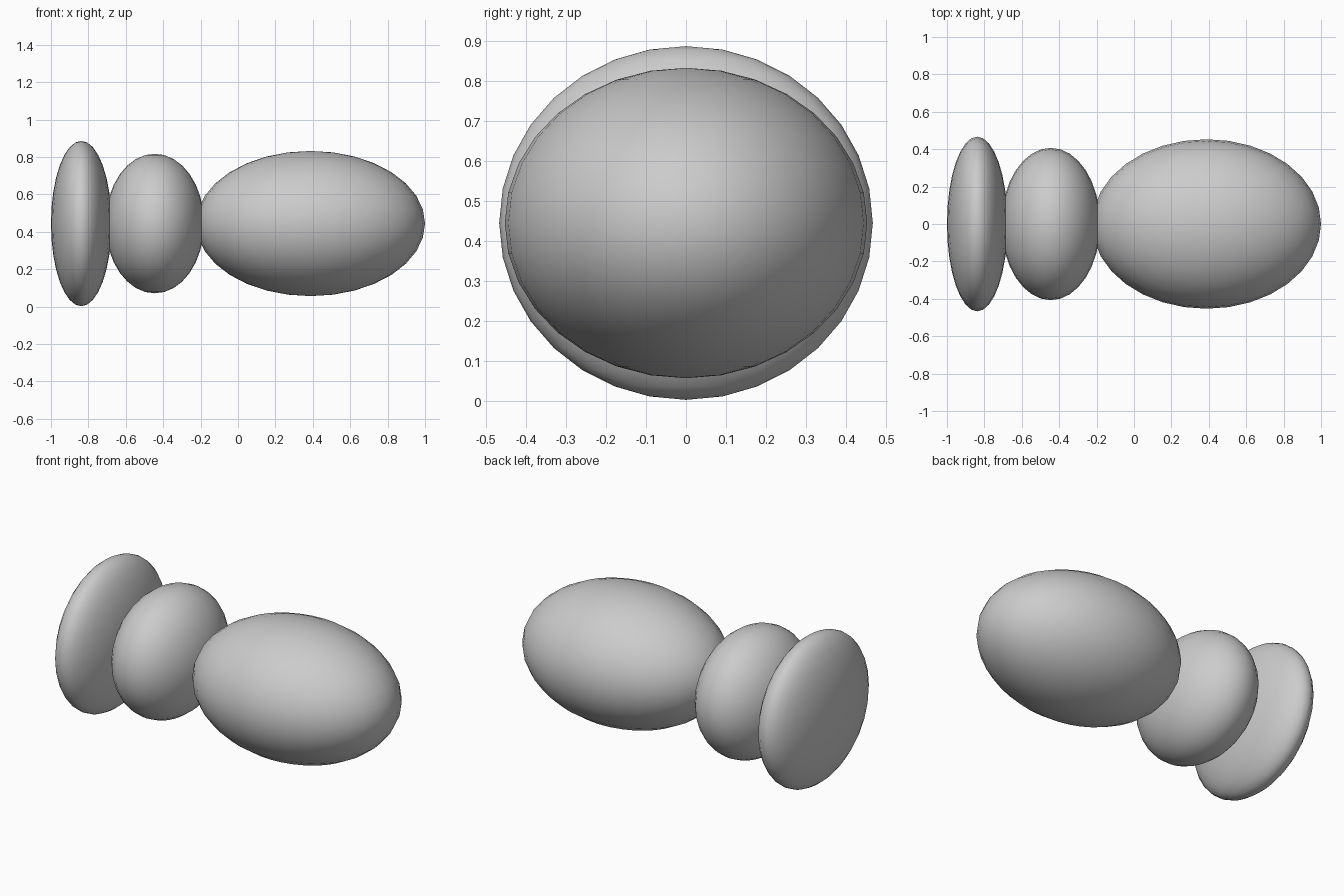
import bpy
import math

cube = bpy.data.objects.get("Cube")
if cube:
    bpy.data.objects.remove(cube, do_unlink=True)

# Single neutral grey surface
grey = bpy.data.materials.new("neutral_grey")
grey.use_nodes = True
colour = (0.6, 0.6, 0.6, 1.0)
grey.diffuse_color = colour
grey.node_tree.nodes["Principled BSDF"].inputs["Base Color"].default_value = colour

AXIS_HEIGHT = 0.444


def ellipsoid(name, x, radii):
    """Smooth ellipsoid centred on the shared long axis."""
    bpy.ops.mesh.primitive_uv_sphere_add(
        segments=32, ring_count=16, radius=1, location=(x, 0, AXIS_HEIGHT))
    obj = bpy.context.object
    obj.name = name
    obj.scale = radii
    bpy.ops.object.transform_apply(location=False, rotation=False, scale=True)
    bpy.ops.object.shade_smooth_by_angle(angle=math.radians(60))
    obj.data.materials.append(grey)
    return obj


# Flat end disc, rounded middle and long body
ellipsoid("end_disc", -0.838, (0.162, 0.467, 0.442))
ellipsoid("middle_bulb", -0.445, (0.264, 0.407, 0.373))
ellipsoid("long_body", 0.388, (0.612, 0.453, 0.388))
